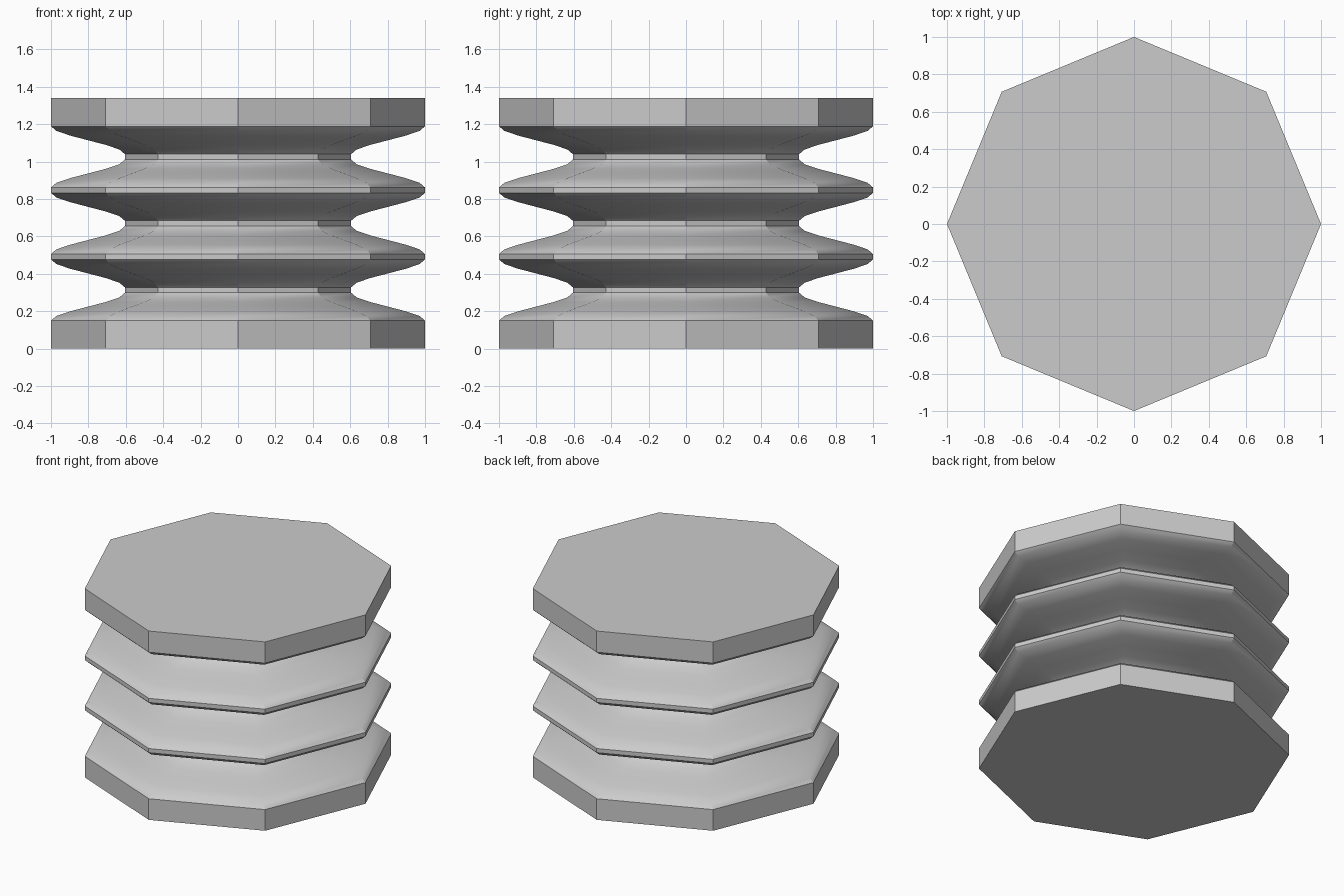
import bpy
import bmesh
from math import radians, cos, sin, pi

cube = bpy.data.objects.get("Cube")
if cube:
    bpy.data.objects.remove(cube, do_unlink=True)

SIDES = 8
OUTER, INNER = 1.0, 0.605
CAP, BAND, SLOPE = 0.15, 0.029, 0.149   # heights of end caps, fold bands, slopes
STEPS = 6

grey = bpy.data.materials.new("grey")
grey.use_nodes = True
colour = (0.6, 0.6, 0.6, 1)
grey.diffuse_color = colour
grey.node_tree.nodes["Principled BSDF"].inputs["Base Color"].default_value = colour


def add_slope(profile, r0, r1):
    """Extend the profile with an S-curve between two radii."""
    z0 = profile[-1][1]
    for i in range(1, STEPS + 1):
        t = i / STEPS
        profile.append((r0 + (r1 - r0) * t * t * (3 - 2 * t), z0 + SLOPE * t))


# Profile: bottom cap, three inward folds, top cap
profile = [(OUTER, 0), (OUTER, CAP)]
for fold in range(3):
    add_slope(profile, OUTER, INNER)
    profile.append((INNER, profile[-1][1] + BAND))
    add_slope(profile, INNER, OUTER)
    height = CAP if fold == 2 else BAND
    profile.append((OUTER, profile[-1][1] + height))

# Octagonal rings joined into one closed skin
bm = bmesh.new()
rings = []
for r, z in profile:
    rings.append([bm.verts.new((r * cos(2 * pi * k / SIDES),
                                r * sin(2 * pi * k / SIDES), z))
                  for k in range(SIDES)])
for low, high in zip(rings, rings[1:]):
    for k in range(SIDES):
        n = (k + 1) % SIDES
        bm.faces.new((low[k], low[n], high[n], high[k]))
bm.faces.new(rings[0][::-1])
bm.faces.new(rings[-1])

mesh = bpy.data.meshes.new("bellows")
bm.to_mesh(mesh)
bm.free()
mesh.materials.append(grey)
bellows = bpy.data.objects.new("bellows", mesh)
bpy.context.collection.objects.link(bellows)

bpy.context.view_layer.objects.active = bellows
bellows.select_set(True)
bpy.ops.object.shade_smooth_by_angle(angle=radians(30))
